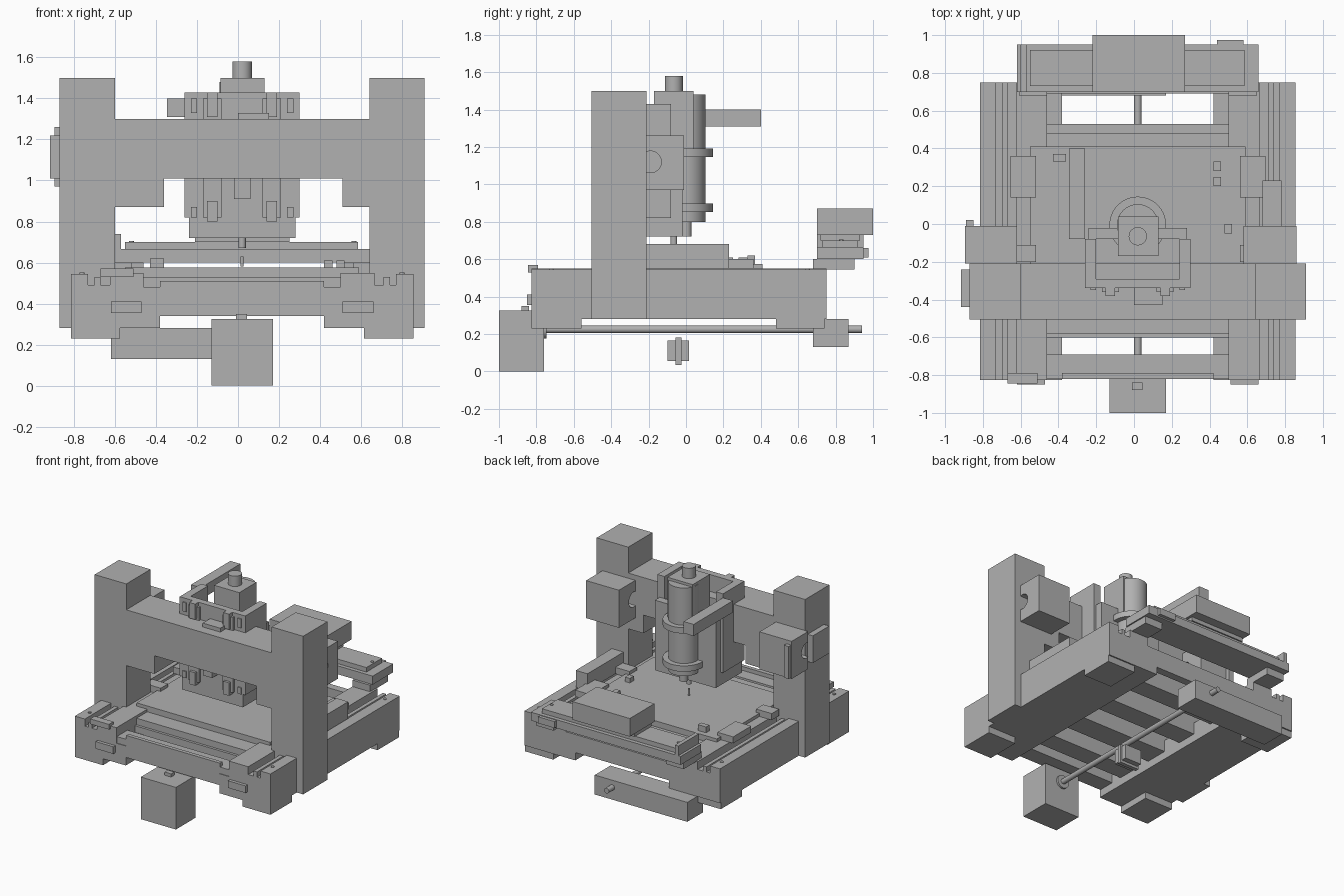
import bpy, bmesh
from mathutils import Matrix

old = bpy.data.objects.get("Cube")
if old:
    bpy.data.objects.remove(old, do_unlink=True)

CX = 0.02  # machine centre line

grey = bpy.data.materials.new("machine_grey")
grey.use_nodes = True
grey.diffuse_color = (0.44, 0.44, 0.44, 1)
grey.node_tree.nodes["Principled BSDF"].inputs["Base Color"].default_value = (0.44, 0.44, 0.44, 1)


def finish(name, bm):
    bmesh.ops.recalc_face_normals(bm, faces=bm.faces)
    mesh = bpy.data.meshes.new(name)
    bm.to_mesh(mesh)
    bm.free()
    mesh.materials.append(grey)
    ob = bpy.data.objects.new(name, mesh)
    bpy.context.collection.objects.link(ob)
    return ob


def box(name, x, y, z):
    """Box from (min, max) pairs."""
    bm = bmesh.new()
    bmesh.ops.create_cube(bm, size=1)
    for v in bm.verts:
        v.co = [r[0] if c < 0 else r[1] for c, r in zip(v.co, (x, y, z))]
    return finish(name, bm)


def pair(name, d, y, z):
    """Mirrored boxes at distances d either side of the centre line."""
    box("left_" + name, (CX + d[0], CX + d[1]), y, z)
    box("right_" + name, (CX - d[1], CX - d[0]), y, z)


def rod(name, radius, centre, length, axis="Z", sides=40):
    bm = bmesh.new()
    bmesh.ops.create_cone(bm, cap_ends=True, segments=sides, radius1=radius,
                          radius2=radius, depth=length)
    if axis != "Z":
        bm.transform(Matrix.Rotation(1.5708, 4, "Y" if axis == "X" else "X"))
    bm.transform(Matrix.Translation(centre))
    ob = finish(name, bm)
    for f in ob.data.polygons:
        f.use_smooth = len(f.vertices) == 4
    for e in ob.data.edges:
        e.use_edge_sharp = False
    bpy.context.view_layer.objects.active = ob
    bpy.ops.object.select_all(action="DESELECT")
    ob.select_set(True)
    bpy.ops.object.shade_smooth_by_angle()
    return ob


def prism(name, profile, y):
    """Extrude an (x, z) outline along y."""
    bm = bmesh.new()
    face = bm.faces.new([bm.verts.new((px, y[0], pz)) for px, pz in profile])
    ext = bmesh.ops.extrude_face_region(bm, geom=[face])["geom"]
    for v in ext:
        if isinstance(v, bmesh.types.BMVert):
            v.co.y = y[1]
    return finish(name, bm)


# Base: grooved side beams, feet, cross bars
beam = [(0.40, 0.28), (0.835, 0.28), (0.835, 0.545), (0.75, 0.545), (0.75, 0.49),
        (0.72, 0.49), (0.72, 0.53), (0.69, 0.53), (0.69, 0.49), (0.645, 0.49),
        (0.645, 0.55), (0.48, 0.55), (0.48, 0.43), (0.40, 0.43)]
for side, s in (("left", 1), ("right", -1)):
    prism(side + "_base_beam", [(CX + s * d, z) for d, z in beam], (-0.825, 0.75))
    for n, y in enumerate((-0.72, 0.65)):
        rod(f"{side}_bolt_{n}", 0.012, (CX + s * 0.78, y, 0.547), 0.008, sides=16)
pair("front_foot", (0.595, 0.835), (-0.825, -0.56), (0.23, 0.28))
pair("back_foot", (0.595, 0.835), (0.48, 0.74), (0.23, 0.28))
pair("front_plate", (0.49, 0.64), (-0.85, -0.825), (0.355, 0.41))
box("front_cover", (-0.67, -0.51), (-0.845, -0.79), (0.53, 0.57))
for n, y in enumerate(((-0.82, -0.69), (-0.6, -0.45), (-0.3, -0.12), (0.04, 0.2), (0.38, 0.53), (0.69, 0.75))):
    box(f"cross_bar_{n}", (-0.48, 0.52), y, (0.34, 0.48))
box("front_ledge", (-0.38, 0.42), (-0.82, -0.79), (0.48, 0.51))

# Work table with its clamps and edge carriages
box("table_base", (-0.46, 0.5), (-0.58, 0.48), (0.48, 0.53))
box("table", (-0.55, 0.59), (-0.45, 0.41), (0.53, 0.575))
pair("table_carriage", (0.54, 0.675), (0.14, 0.36), (0.55, 0.6))
pair("front_table_carriage", (0.54, 0.675), (-0.2, -0.11), (0.55, 0.6))
box("back_clamp", (-0.43, -0.36), (0.33, 0.37), (0.575, 0.62))
for n, (x, y) in enumerate(((0.42, 0.28), (0.42, 0.2), (0.48, -0.05))):
    box(f"table_stop_{n}", (x, x + 0.04), (y, y + 0.05), (0.575, 0.61))
box("side_cable_bar", (0.68, 0.78), (-0.21, 0.23), (0.55, 0.68))

# Gantry: one portal outline
prism("gantry", [(-0.87, 0.28), (-0.6, 0.28), (-0.6, 0.87), (-0.36, 0.87), (-0.36, 1.01),
                 (0.51, 1.01), (0.51, 0.87), (0.64, 0.87), (0.64, 0.28), (0.91, 0.28),
                 (0.91, 1.5), (0.64, 1.5), (0.64, 1.3), (-0.6, 1.3), (-0.6, 1.5),
                 (-0.87, 1.5)], (-0.505, -0.21))

# Bored boxes on the back of the posts
for name, x in (("left_post_box", (0.58, 0.86)), ("right_post_box", (-0.895, -0.62))):
    body = box(name, x, (-0.21, -0.01), (0.97, 1.26))
    bore = rod(name + "_cutter", 0.058, (sum(x) / 2, -0.19, 1.12), 0.5, "X")
    mod = body.modifiers.new("bore", "BOOLEAN")
    mod.object = bore
    mod.solver = "EXACT"
    bore.hide_render = True
    bore.hide_set(True)
box("post_side_plate", (-0.915, -0.87), (-0.44, -0.24), (1.01, 1.22))
box("post_box_flange", (-0.89, -0.85), (-0.01, 0.02), (0.98, 1.23))

# Vertical slide: frame, rails and spindle plate
box("slide_front_wall", (-0.26, 0.30), (-0.34, -0.29), (0.82, 1.43))
pair("slide_side_wall", (0.22, 0.28), (-0.34, -0.08), (0.82, 1.43))
box("slide_back_plate", (-0.24, 0.28), (-0.08, -0.02), (0.72, 1.26))
box("slide_core", (-0.24, 0.28), (-0.34, -0.08), (0.72, 0.82))
pair("slide_rail", (0.1, 0.19), (-0.36, -0.34), (0.82, 1.4))
for n, z in enumerate(((0.8, 0.9), (1.31, 1.43))):
    pair(f"rail_carriage_{n}", (0.12, 0.17), (-0.38, -0.34), z)
    pair(f"carriage_tab_{n}", (0.22, 0.25), (-0.35, -0.34), (z[0] + 0.02, z[1] - 0.03))
box("slide_bracket", (-0.02, 0.06), (-0.4, -0.34), (0.91, 1.01))
box("slide_top_bracket", (0.0, 0.15), (-0.43, -0.34), (1.3, 1.33))
box("side_arm", (-0.345, -0.26), (-0.08, 0.40), (1.31, 1.4))

# Spindle
rod("spindle_body", 0.11, (CX, -0.005, 1.14), 0.68)
for n, z in enumerate((0.875, 1.17)):
    rod(f"spindle_collar_{n}", 0.15, (CX, -0.005, z), 0.045)
box("spindle_motor_mount", (-0.085, 0.13), (-0.17, 0.04), (1.15, 1.5))
rod("spindle_motor", 0.048, (CX, -0.065, 1.54), 0.08)
rod("spindle_nose", 0.03, (CX, 0.0, 0.765), 0.09)
rod("collet", 0.018, (CX, -0.065, 0.70), 0.06)
rod("cutting_bit", 0.008, (CX, -0.065, 0.605), 0.05)

# Drive below the base: motor, screw, nut, end bar
box("drive_motor", (-0.13, 0.17), (-1.0, -0.76), (0.0, 0.325))
box("motor_connector", (-0.01, 0.045), (-0.88, -0.84), (0.325, 0.35))
rod("motor_boss", 0.05, (CX, -0.755, 0.225), 0.02, "Y")
rod("drive_screw", 0.02, (CX, 0.09, 0.225), 1.7, "Y")
box("drive_nut", (-0.05, 0.09), (-0.1, 0.015), (0.055, 0.165))
box("nut_flange", (-0.06, 0.1), (-0.055, -0.025), (0.035, 0.18))
box("drive_end_bar", (-0.62, 0.17), (0.68, 0.87), (0.13, 0.28))

# Rear cross actuator and its block
pair("actuator_support", (0.48, 0.63), (0.68, 0.9), (0.545, 0.6))
box("actuator_body", (-0.62, 0.66), (0.7, 0.95), (0.6, 0.665))
box("actuator_rail", (-0.55, 0.585), (0.73, 0.92), (0.665, 0.7))
box("actuator_end_plate", (-0.6, -0.57), (0.7, 0.95), (0.665, 0.74))
box("actuator_switch", (0.44, 0.58), (0.95, 0.975), (0.61, 0.66))
box("actuator_carriage", (-0.21, 0.25), (0.72, 0.93), (0.7, 0.73))
box("actuator_block", (-0.22, 0.27), (0.7, 1.0), (0.73, 0.87))
for n, x in enumerate((-0.52, 0.565)):
    rod(f"actuator_bolt_{n}", 0.012, (x, 0.83, 0.702), 0.008, sides=16)
